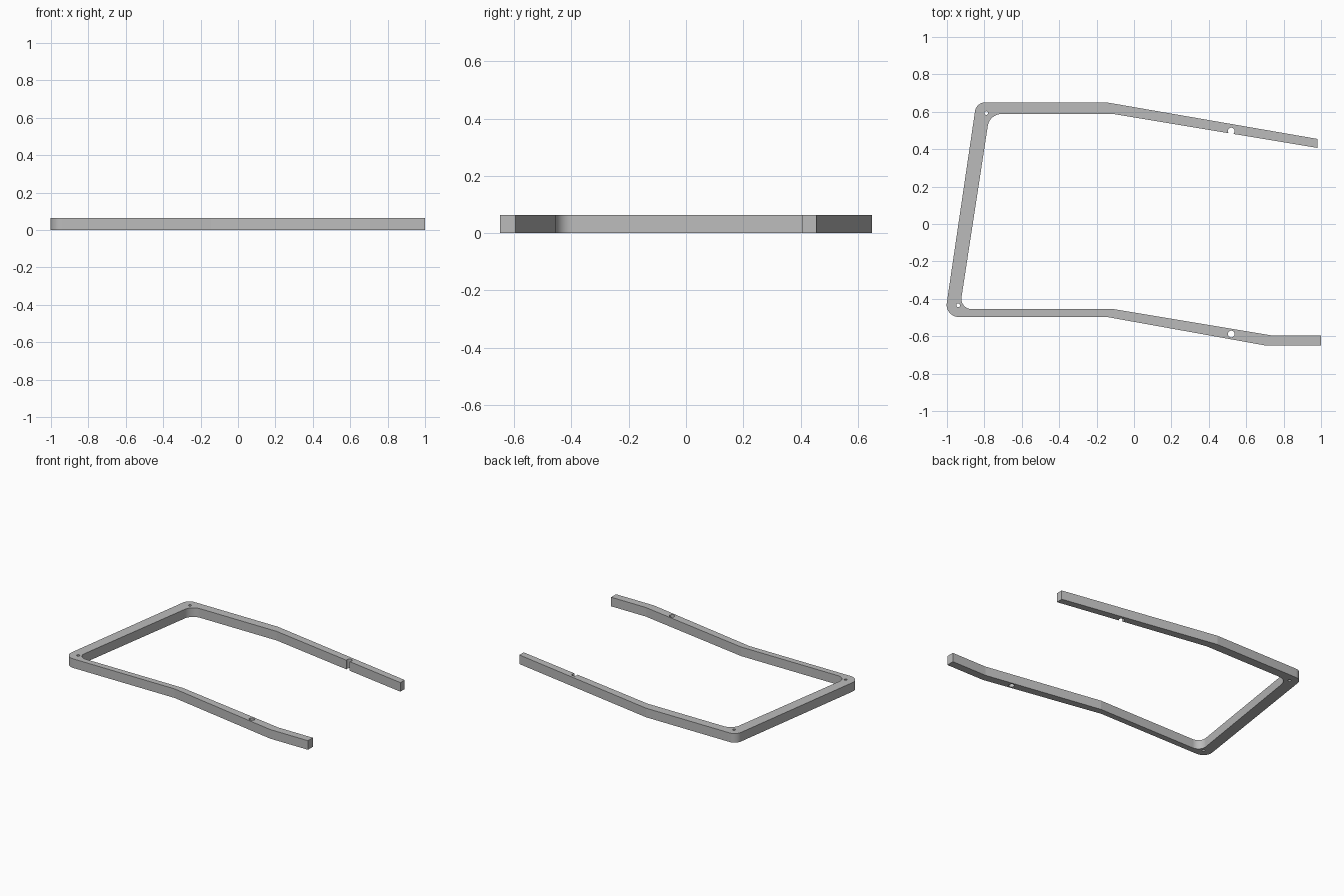
import bpy
import bmesh
from math import radians, tan
from mathutils import Vector

cube = bpy.data.objects.get("Cube")
if cube:
    bpy.data.objects.remove(cube, do_unlink=True)

HEIGHT = 0.064

grey = bpy.data.materials.new("plain grey")
grey.use_nodes = True
colour = (0.5, 0.5, 0.5, 1)
grey.diffuse_color = colour
grey.node_tree.nodes["Principled BSDF"].inputs["Base Color"].default_value = colour

# Frame outline: x, y, corner radius
outline = [
    (0.98, 0.455, 0), (-0.145, 0.65, 0), (-0.843, 0.65, 0.055),
    (-1.012, -0.497, 0.065), (-0.145, -0.497, 0), (0.705, -0.65, 0),
    (1, -0.65, 0), (1, -0.595, 0), (0.73, -0.595, 0), (-0.11, -0.455, 0),
    (-0.932, -0.455, 0.055), (-0.772, 0.588, 0.075), (-0.11, 0.588, 0),
    (0.98, 0.407, 0),
]


def rounded(points, steps=16):
    """Replace each corner that has a radius with a tangent arc."""
    result = []
    for i, (x, y, radius) in enumerate(points):
        corner = Vector((x, y))
        if not radius:
            result.append(corner)
            continue
        before = (Vector(points[i - 1][:2]) - corner).normalized()
        after = (Vector(points[(i + 1) % len(points)][:2]) - corner).normalized()
        half = before.angle(after) / 2
        reach = radius / tan(half)
        start, end = corner + before * reach, corner + after * reach
        centre = corner + (before + after).normalized() * (radius ** 2 + reach ** 2) ** 0.5
        for s in range(steps + 1):
            arm = (start - centre).normalized().slerp((end - centre).normalized(), s / steps)
            result.append(centre + arm * radius)
    return result


# Bent bar extruded from the outline
bm = bmesh.new()
base = bm.faces.new([bm.verts.new((p.x, p.y, 0)) for p in rounded(outline)])
top = bmesh.ops.extrude_face_region(bm, geom=[base])["geom"]
bmesh.ops.translate(bm, vec=(0, 0, HEIGHT),
                    verts=[v for v in top if isinstance(v, bmesh.types.BMVert)])
bmesh.ops.recalc_face_normals(bm, faces=bm.faces)
mesh = bpy.data.meshes.new("bent_frame")
bm.to_mesh(mesh)
bm.free()
frame = bpy.data.objects.new("bent_frame", mesh)
bpy.context.collection.objects.link(frame)
mesh.materials.append(grey)

# Corner pin holes and the larger arm holes, one breaking through the edge
holes = [("back_corner", -0.79, 0.593, 0.01), ("front_corner", -0.94, -0.435, 0.01),
         ("back_arm", 0.52, 0.497, 0.018), ("front_arm", 0.52, -0.588, 0.018)]
cutters = []
for name, x, y, radius in holes:
    bpy.ops.mesh.primitive_cylinder_add(vertices=64, radius=radius, depth=HEIGHT * 3,
                                        location=(x, y, HEIGHT / 2))
    cutter = bpy.context.object
    cutter.name = name + "_hole_cutter"
    cutter.hide_render = True
    cutter.data.materials.append(grey)
    cut = frame.modifiers.new(name + "_hole", "BOOLEAN")
    cut.operation = "DIFFERENCE"
    cut.solver = "EXACT"
    cut.object = cutter
    cutters.append(cutter)

bpy.ops.object.select_all(action="DESELECT")
frame.select_set(True)
bpy.context.view_layer.objects.active = frame
for modifier in list(frame.modifiers):
    bpy.ops.object.modifier_apply(modifier=modifier.name)
for cutter in cutters:
    bpy.data.objects.remove(cutter, do_unlink=True)

# Smooth rounded corners and bores, crisp bends
bpy.ops.object.shade_smooth_by_angle(angle=radians(8))
